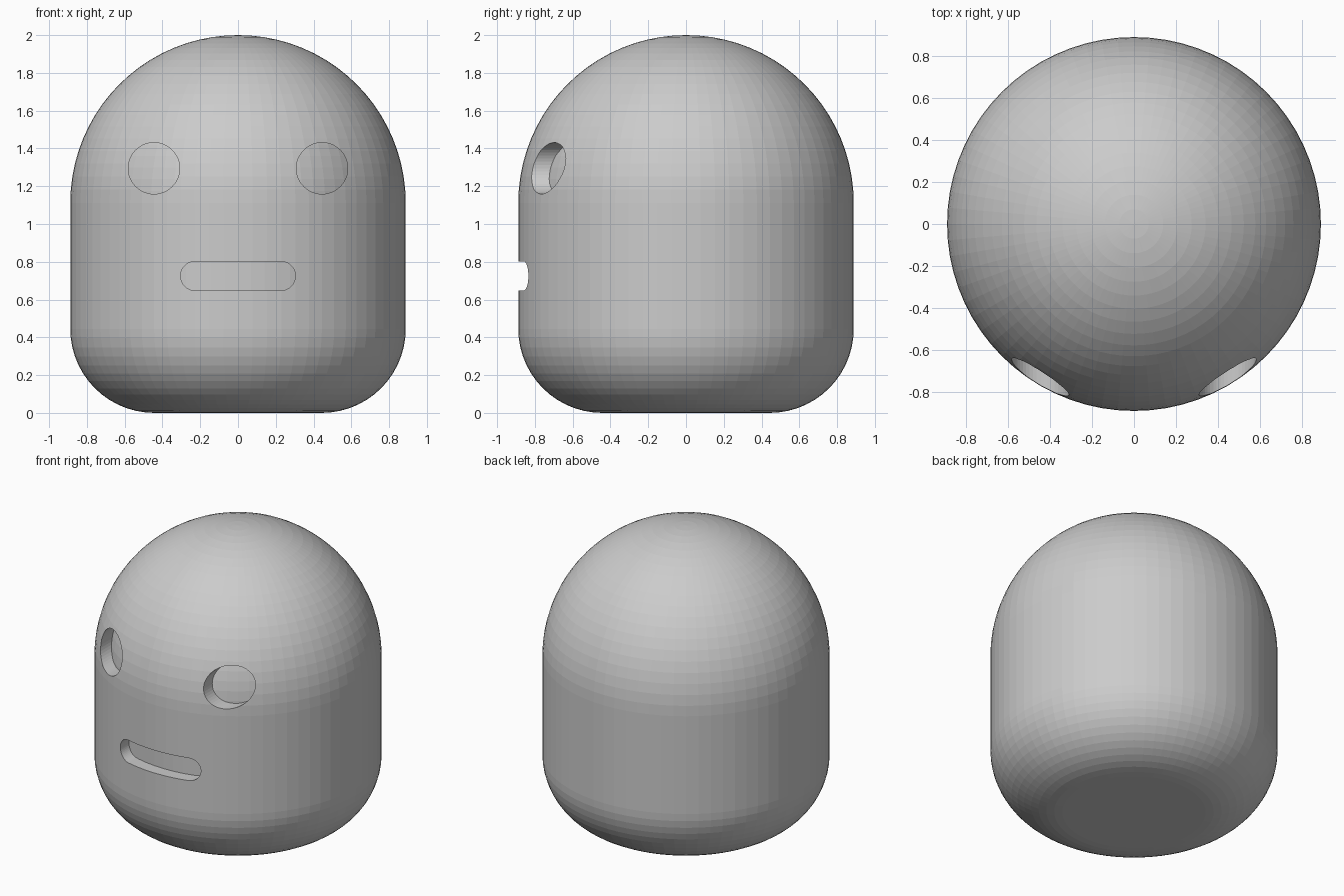
import bpy, bmesh
from math import sin, cos, pi

if "Cube" in bpy.data.objects:
    bpy.data.objects.remove(bpy.data.objects["Cube"])

R, TOP, FILLET = 0.888, 2.0, 0.445   # body radius, height, base rounding
DEPTH = 0.085                        # depth of the face recesses
SEGS = 72


def make_object(name, bm):
    bmesh.ops.recalc_face_normals(bm, faces=bm.faces)
    mesh = bpy.data.meshes.new(name)
    bm.to_mesh(mesh)
    bm.free()
    obj = bpy.data.objects.new(name, mesh)
    bpy.context.collection.objects.link(obj)
    return obj


def capsule(name, inset=0.0):
    """Lathe a domed body with a rounded base, shrunk inwards by inset."""
    r, f = R - inset, FILLET - inset
    prof = [(0, inset)]
    prof += [(R - FILLET + f * sin(a), FILLET - f * cos(a))
             for a in (pi / 2 * i / 14 for i in range(15))]
    prof += [(r * cos(a), TOP - R + r * sin(a))
             for a in (pi / 2 * i / 20 for i in range(20))]
    prof.append((0, TOP - inset))
    bm = bmesh.new()
    verts = [bm.verts.new((x, 0, z)) for x, z in prof]
    edges = [bm.edges.new(p) for p in zip(verts, verts[1:])]
    bmesh.ops.spin(bm, geom=verts + edges, cent=(0, 0, 0), axis=(0, 0, 1),
                   angle=2 * pi, steps=SEGS)
    bmesh.ops.remove_doubles(bm, verts=bm.verts, dist=1e-4)
    return make_object(name, bm)


def slot(name, x, z, radius, half_len, back):
    """Round-ended prism running along y; a plain cylinder if half_len is 0."""
    bm = bmesh.new()
    n = 24
    pts = []
    for side in (1, -1):
        for i in range(n + (1 if half_len else 0)):
            a = -pi / 2 + pi * i / n
            pts.append((x + side * (half_len + radius * cos(a)),
                        z + side * radius * sin(a)))
    face = bm.faces.new([bm.verts.new((px, -1.1, pz)) for px, pz in pts])
    ext = bmesh.ops.extrude_face_region(bm, geom=[face])
    moved = [v for v in ext["geom"] if isinstance(v, bmesh.types.BMVert)]
    bmesh.ops.translate(bm, verts=moved, vec=(0, back + 1.1, 0))
    return make_object(name, bm)


def subtract(target, cutter):
    mod = target.modifiers.new("cut", 'BOOLEAN')
    mod.operation, mod.solver, mod.object = 'DIFFERENCE', 'EXACT', cutter
    bpy.context.view_layer.objects.active = target
    bpy.ops.object.modifier_apply(modifier=mod.name)


# Body, and an inner core that gives the recesses their curved floors
body = capsule("body")
core = capsule("recess_floor_helper", DEPTH)

# Eyes and mouth
cutters = [slot("eye_cutter", s * 0.445, 1.295, 0.136, 0, -0.35) for s in (-1, 1)]
cutters.append(slot("mouth_cutter", 0, 0.725, 0.077, 0.227, -0.55))
for c in cutters:
    subtract(c, core)
    subtract(body, c)

for helper in cutters + [core]:
    bpy.data.objects.remove(helper)
